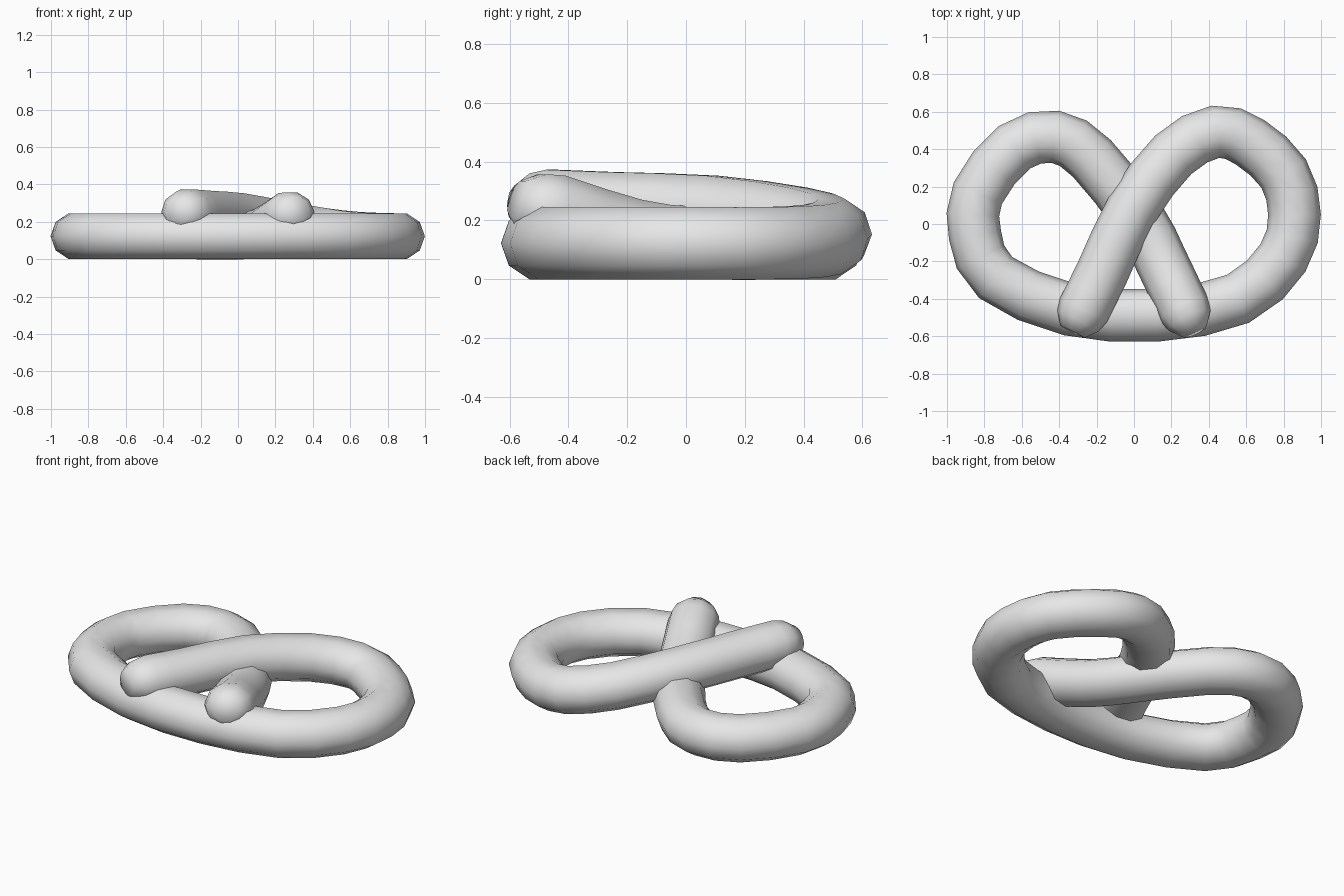
import bpy
import bmesh
from math import cos, sin, tau
from mathutils import Vector

cube = bpy.data.objects.get("Cube")
if cube:
    bpy.data.objects.remove(cube, do_unlink=True)

SIDES = 10
HALF_WIDTH, HALF_HEIGHT = 0.141, 0.129
REST = HALF_HEIGHT * sin(tau / 5)   # centre height of dough lying on its flat side

# Centre line of the dough rope, from the upper tip round to the lower tip
path = [
    (-.27, -.46, .25), (-.17, -.26, .242), (-.01, .08, .23), (.21, .37, .19),
    (.435, .493, .153), (.62, .437, .13), (.8, .27, REST), (.858, .05, REST),
    (.797, -.18, REST), (.556, -.4, REST), (.12, -.488, REST),
    (-.345, -.457, REST), (-.74, -.286, REST), (-.85, -.06, REST),
    (-.835, .165, REST), (-.64, .41, REST), (-.42, .466, REST),
    (-.225, .35, REST), (.027, .03, REST), (.142, -.19, .15), (.27, -.46, .235),
]
path = [Vector(p) for p in path]


def refine(points):
    """Insert one smooth midpoint between each pair of path points."""
    ends = [points[0] * 2 - points[1]] + points + [points[-1] * 2 - points[-2]]
    out = []
    for a, b, c, d in zip(ends, ends[1:], ends[2:], ends[3:]):
        out += [b, ((b + c) * 9 - a - d) / 16]
    return out + [points[-1]]


def add_tip(rings, end, inner):
    """Rings that shrink past an end of the rope to round it off."""
    direction = (end - inner).normalized()
    for distance, scale in ((.065, .88), (.13, .52)):
        rings.append((end + direction * distance, scale))


centres = refine(path)
start_tip, end_tip = [], []
add_tip(start_tip, centres[0], centres[1])
add_tip(end_tip, centres[-1], centres[-2])
rings = start_tip[::-1] + [(c, 1) for c in centres] + end_tip

# Sweep the oval section along the rope
bm = bmesh.new()
loops = []
for i, (centre, scale) in enumerate(rings):
    before, after = rings[max(i - 1, 0)][0], rings[min(i + 1, len(rings) - 1)][0]
    tangent = (after - before).normalized()
    side = tangent.cross(Vector((0, 0, 1))).normalized()
    up = side.cross(tangent)
    loops.append([
        bm.verts.new(centre + scale * (side * HALF_WIDTH * cos(tau * k / SIDES)
                                       + up * HALF_HEIGHT * sin(tau * k / SIDES)))
        for k in range(SIDES)])
for a, b in zip(loops, loops[1:]):
    for k in range(SIDES):
        n = (k + 1) % SIDES
        bm.faces.new((a[k], a[n], b[n], b[k]))
bm.faces.new(loops[0])
bm.faces.new(loops[-1])
bmesh.ops.recalc_face_normals(bm, faces=bm.faces)
for face in bm.faces:
    face.smooth = True

mesh = bpy.data.meshes.new("pretzel_rope")
bm.to_mesh(mesh)
bm.free()

# Plain light grey
grey = bpy.data.materials.new("light_grey")
grey.use_nodes = True
grey.diffuse_color = (.8, .8, .8, 1)
grey.node_tree.nodes["Principled BSDF"].inputs["Base Color"].default_value = (.8, .8, .8, 1)
mesh.materials.append(grey)

rope = bpy.data.objects.new("pretzel_rope", mesh)
bpy.context.collection.objects.link(rope)
